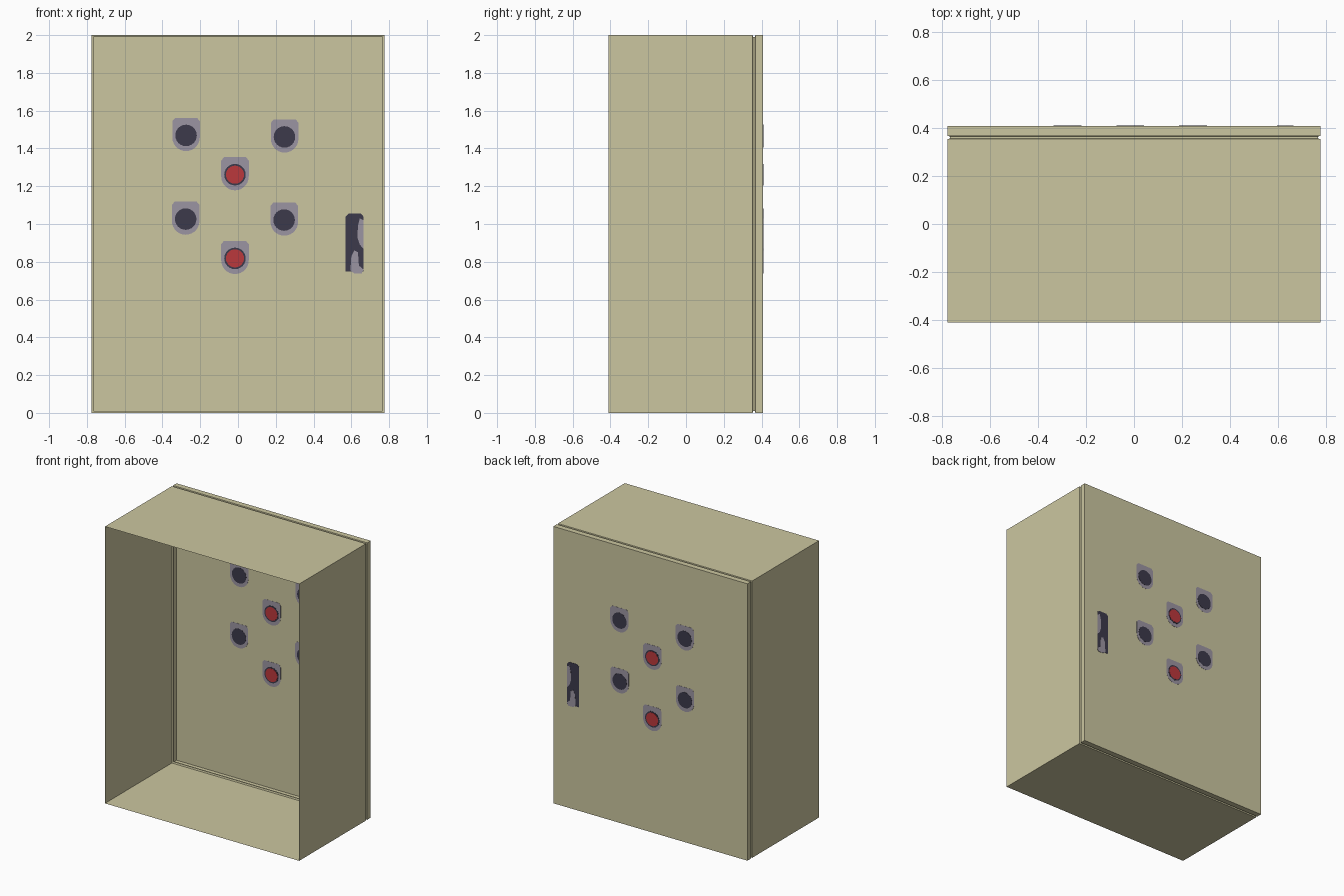
import bpy, bmesh, math

if "Cube" in bpy.data.objects:
    bpy.data.objects.remove(bpy.data.objects["Cube"])

W, H, D = 0.776, 2.0, 0.41      # half width, height, half depth
PANEL_Y = 0.407                 # door sheet


def material(name, rgb):
    m = bpy.data.materials.new(name)
    m.diffuse_color = (*rgb, 1)
    m.use_nodes = True
    m.node_tree.nodes["Principled BSDF"].inputs["Base Color"].default_value = m.diffuse_color
    return m


BEIGE = material("beige_paint", (0.60, 0.565, 0.35))
GREY = material("mauve_grey", (0.33, 0.30, 0.36))
DARK = material("dark_slate", (0.045, 0.042, 0.07))
RED = material("red_button", (0.50, 0.04, 0.045))


def add_object(name, bm, mat):
    me = bpy.data.meshes.new(name)
    bm.to_mesh(me)
    bm.free()
    me.materials.append(mat)
    ob = bpy.data.objects.new(name, me)
    bpy.context.collection.objects.link(ob)
    return ob


def loft(name, profile, mat):
    """Rectangular loops (y, inset) bridged front to back, last one capped."""
    bm = bmesh.new()
    loops = []
    for y, i in profile:
        loops.append([bm.verts.new(p) for p in (
            (-W + i, y, i), (W - i, y, i), (W - i, y, H - i), (-W + i, y, H - i))])
    for a, b in zip(loops, loops[1:]):
        for k in range(4):
            n = (k + 1) % 4
            bm.faces.new((a[k], b[k], b[n], a[n]))
    bm.faces.new(loops[-1])
    bmesh.ops.recalc_face_normals(bm, faces=bm.faces)
    return add_object(name, bm, mat)


def plate(name, outline, half, mat):
    """Thin plate through the door sheet, seen from both sides."""
    bm = bmesh.new()
    f = bm.faces.new([bm.verts.new((x, PANEL_Y - half, z)) for x, z in outline])
    ext = bmesh.ops.extrude_face_region(bm, geom=[f], use_keep_orig=True)
    for v in ext["geom"]:
        if isinstance(v, bmesh.types.BMVert):
            v.co.y += 2 * half
    bmesh.ops.recalc_face_normals(bm, faces=bm.faces)
    return add_object(name, bm, mat)


def circle(x, z, r, n=24):
    return [(x + r * math.cos(2 * math.pi * k / n), z + r * math.sin(2 * math.pi * k / n))
            for k in range(n)]


def shield(x, z):
    """Flat top with clipped corners, rounded bottom."""
    r = 0.073
    arc = [(x + r * math.cos(a), z - 0.01 + r * math.sin(a))
           for a in (math.pi + math.pi * k / 14 for k in range(15))]
    return arc + [(x + r, z + 0.075), (x + r - 0.015, z + 0.093),
                  (x - r + 0.015, z + 0.093), (x - r, z + 0.075)]


# Open-fronted case, with the groove between body and door
loft("cabinet_shell", [(-D, 0), (0.353, 0), (0.356, 0.011), (0.364, 0.011),
                       (0.367, 0), (PANEL_Y, 0)], BEIGE)

# Knobs and red buttons
spots = [(-0.275, 1.469, False), (0.246, 1.461, False), (-0.016, 1.261, True),
         (-0.277, 1.026, False), (0.244, 1.021, False), (-0.016, 0.818, True)]
for x, z, is_red in spots:
    plate("knob_backing", shield(x + (0 if x < 0 else 0.001), z), 0.001, GREY)
    plate("knob", circle(x, z, 0.057), 0.002, DARK)
    if is_red:
        plate("red_button", circle(x, z, 0.048), 0.003, RED)

# Door handle with worn grey patches
plate("handle", [(0.57, 0.748), (0.664, 0.748), (0.664, 1.04), (0.65, 1.055),
                 (0.585, 1.055), (0.57, 1.04)], 0.0015, DARK)
plate("handle_highlight", [(0.664, 0.87), (0.664, 1.02), (0.645, 1.03), (0.635, 0.99),
                           (0.632, 0.93), (0.645, 0.89)], 0.0025, GREY)
plate("handle_lower_patch", [(0.595, 0.755), (0.615, 0.738), (0.655, 0.738), (0.664, 0.76),
                             (0.64, 0.78), (0.635, 0.85), (0.615, 0.86), (0.6, 0.83)],
      0.0025, GREY)
